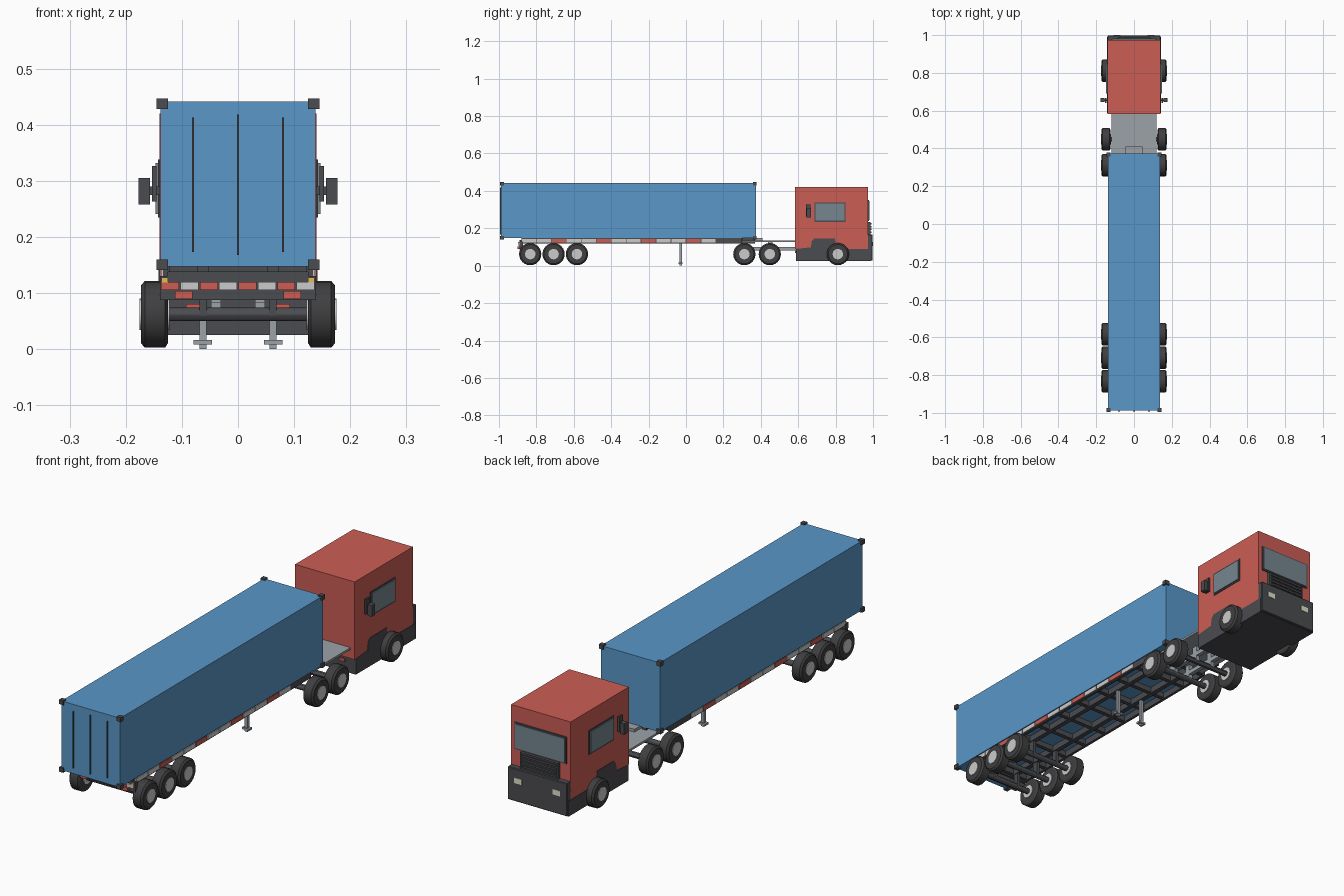
import bpy, bmesh, math
from mathutils import Matrix

if "Cube" in bpy.data.objects:
    bpy.data.objects.remove(bpy.data.objects["Cube"])


def mat(name, r, g, b):
    m = bpy.data.materials.new(name)
    m.diffuse_color = (r, g, b, 1)
    m.use_nodes = True
    m.node_tree.nodes["Principled BSDF"].inputs["Base Color"].default_value = m.diffuse_color
    return m


BLUE = mat("container_blue", 0.10, 0.31, 0.58)
RED = mat("cab_red", 0.60, 0.11, 0.09)
DARK = mat("dark_grey", 0.07, 0.072, 0.08)
TYRE = mat("tyre_black", 0.05, 0.05, 0.053)
GLASS = mat("glass", 0.18, 0.24, 0.28)
STEEL = mat("steel", 0.33, 0.36, 0.39)
WHITE = mat("white", 0.62, 0.63, 0.65)
AMBER = mat("amber", 0.8, 0.5, 0.1)
LAMP = mat("lamp", 0.75, 0.75, 0.6)


def finish(bm, name, material, bevel=0):
    bmesh.ops.recalc_face_normals(bm, faces=bm.faces)
    me = bpy.data.meshes.new(name)
    bm.to_mesh(me)
    bm.free()
    ob = bpy.data.objects.new(name, me)
    bpy.context.collection.objects.link(ob)
    me.materials.append(material)
    if bevel:
        mod = ob.modifiers.new("bevel", 'BEVEL')
        mod.width, mod.segments = bevel, 1
    return ob


def boxes(name, material, bounds, mirror=False, bevel=0):
    """Each entry is (x0, x1, y0, y1, z0, z1); mirror copies it over x = 0."""
    bm = bmesh.new()
    bounds = list(bounds)
    if mirror:
        bounds += [(-b[1], -b[0]) + tuple(b[2:]) for b in bounds]
    for x0, x1, y0, y1, z0, z1 in bounds:
        M = Matrix.Translation(((x0 + x1) / 2, (y0 + y1) / 2, (z0 + z1) / 2)) \
            @ Matrix.Diagonal((x1 - x0, y1 - y0, z1 - z0, 1))
        bmesh.ops.create_cube(bm, size=1, matrix=M)
    return finish(bm, name, material, bevel)


def lathe_x(name, material, profile, y, z, side=1, n=24):
    """Spin (x, radius) points round an axle line along x."""
    bm = bmesh.new()
    rings = []
    for x, r in profile:
        rings.append([bm.verts.new((side * x, y + r * math.cos(2 * math.pi * i / n),
                                    z + r * math.sin(2 * math.pi * i / n))) for i in range(n)])
    for a, b in zip(rings, rings[1:]):
        for i in range(n):
            bm.faces.new((a[i], a[(i + 1) % n], b[(i + 1) % n], b[i]))
    bm.faces.new(rings[0])
    bm.faces.new(rings[-1])
    ob = finish(bm, name, material)
    bpy.context.view_layer.objects.active = ob
    ob.select_set(True)
    bpy.ops.object.shade_smooth_by_angle(angle=math.radians(30))
    ob.select_set(False)
    return ob


# Container with corner castings and door bars
boxes("container", BLUE, [(-0.138, 0.138, -0.988, 0.373, 0.147, 0.441)])
boxes("corner_castings", DARK,
      [(0.125, 0.145, y, y + 0.02, z, z + 0.019)
       for y in (-0.994, 0.358) for z in (0.141, 0.428)], mirror=True)
boxes("door_bars", DARK, [(-0.002, 0.002, -0.994, -0.987, 0.168, 0.418),
                          (0.078, 0.082, -0.994, -0.987, 0.173, 0.413),
                          (-0.082, -0.078, -0.994, -0.987, 0.173, 0.413)])

# Trailer frame: outer rails, inner rails, cross members
boxes("trailer_side_rails", DARK, [(0.122, 0.134, -0.88, 0.30, 0.12, 0.147)], mirror=True)
boxes("trailer_main_rails", DARK, [(0.052, 0.072, -0.88, 0.37, 0.12, 0.147)], mirror=True)
boxes("trailer_cross_members", DARK,
      [(-0.125, 0.125, -0.86 + i * 0.127, -0.842 + i * 0.127, 0.124, 0.147) for i in range(10)])

# Reflective side stripes
red, white = [], []
for i in range(13):
    y = -0.88 + i * 0.08
    (red if i % 3 == 2 else white).append((0.133, 0.137, y + 0.002, y + 0.078, 0.125, 0.143))
boxes("side_stripes_red", RED, red, mirror=True)
boxes("side_stripes_white", WHITE, white, mirror=True)

# Rear beam, bumper, stripes and lamps
boxes("rear_beam", DARK, [(-0.126, 0.126, -0.89, -0.865, 0.121, 0.138),
                          (-0.139, 0.139, -0.89, -0.872, 0.088, 0.130)])
boxes("rear_stripes_red", RED,
      [(-0.137 + i * 0.0345, -0.105 + i * 0.0345, -0.896, -0.888, 0.105, 0.12) for i in (0, 2, 4, 6)])
boxes("rear_stripes_white", WHITE,
      [(-0.137 + i * 0.0345, -0.105 + i * 0.0345, -0.896, -0.888, 0.105, 0.12) for i in (1, 3, 5, 7)])
boxes("tail_lamps", RED, [(0.081, 0.112, -0.9, -0.888, 0.089, 0.104)], mirror=True)
boxes("side_markers", AMBER, [(0.125, 0.136, -0.897, -0.888, 0.119, 0.128)], mirror=True)

# Landing legs
boxes("landing_legs", STEEL, [(0.056, 0.069, -0.035, -0.022, 0.014, 0.125),
                              (0.046, 0.079, -0.039, -0.018, 0.008, 0.016),
                              (0.056, 0.069, -0.035, -0.022, 0.0, 0.009)], mirror=True)

# Tractor frame, deck and coupling
boxes("tractor_deck", STEEL, [(-0.12, 0.12, 0.29, 0.587, 0.127, 0.136)])
boxes("tractor_frame", STEEL, [(0.03, 0.048, 0.28, 0.6, 0.082, 0.1)], mirror=True)
boxes("tractor_frame_posts", STEEL, [(0.03, 0.048, y - 0.012, y + 0.012, 0.06, 0.128)
                                     for y in (0.31, 0.45)], mirror=True)
boxes("coupling_plate", STEEL, [(-0.045, 0.045, 0.30, 0.41, 0.136, 0.148)])
boxes("tractor_lamps", RED, [(0.066, 0.093, 0.583, 0.59, 0.068, 0.08)], mirror=True)

# Wheels and axles
R = 0.0595
for n, y in enumerate((-0.833, -0.708, -0.583, 0.312, 0.448, 0.812), 1):
    for side, label in ((1, "right"), (-1, "left")):
        lathe_x(f"tyre_{n}_{label}", TYRE,
                [(0.125, R - 0.008), (0.130, R), (0.166, R), (0.173, R - 0.008)], y, 0.062, side)
        lathe_x(f"hub_{n}_{label}", WHITE,
                [(0.122, 0.028), (0.1755, 0.028)], y, 0.062, side)
    lathe_x(f"axle_{n}", DARK, [(-0.13, 0.012), (0.13, 0.012)], y, 0.062, 1, 12)
boxes("trailer_axle_hangers", DARK, [(0.055, 0.069, y - 0.012, y + 0.012, 0.06, 0.125)
                                     for y in (-0.833, -0.708, -0.583)], mirror=True)

# Cab and lower skirt
boxes("cab", RED, [(-0.14, 0.14, 0.583, 0.974, 0.09, 0.42)])
bm = bmesh.new()
outline = [(0.588, 0.025), (0.99, 0.025), (0.99, 0.09), (0.87, 0.09), (0.80, 0.113), (0.797, 0.145),
           (0.685, 0.145), (0.672, 0.13), (0.668, 0.098), (0.588, 0.09)]
face = bm.faces.new([bm.verts.new((-0.142, y, z)) for y, z in outline])
ext = bmesh.ops.extrude_face_region(bm, geom=[face])
bmesh.ops.translate(bm, vec=(0.284, 0, 0),
                    verts=[v for v in ext["geom"] if isinstance(v, bmesh.types.BMVert)])
finish(bm, "cab_skirt", DARK)

# Cab front: bumper, grille, headlamps, windscreen
boxes("front_bumper", DARK, [(-0.14, 0.14, 0.97, 0.998, 0.027, 0.167)], bevel=0.003)
boxes("grille_panel", DARK, [(-0.09, 0.09, 0.97, 0.986, 0.165, 0.235)])
boxes("grille_slats", DARK, [(-0.082, 0.082, 0.985, 0.991, 0.175 + i * 0.015, 0.183 + i * 0.015)
                             for i in range(4)])
boxes("headlamps", LAMP, [(0.072, 0.108, 0.995, 1.0, 0.105, 0.128)], mirror=True)
boxes("windscreen_frame", DARK, [(-0.122, 0.122, 0.97, 0.978, 0.238, 0.352)])
boxes("windscreen", GLASS, [(-0.116, 0.116, 0.972, 0.981, 0.244, 0.346)])

# Side windows and mirrors
boxes("side_window_frames", DARK, [(0.138, 0.143, 0.686, 0.854, 0.235, 0.338)], mirror=True)
boxes("side_windows", GLASS, [(0.139, 0.147, 0.692, 0.848, 0.241, 0.332)], mirror=True)
boxes("mirrors", DARK, [(0.145, 0.153, 0.641, 0.666, 0.263, 0.326),
                        (0.157, 0.177, 0.645, 0.668, 0.258, 0.305),
                        (0.138, 0.16, 0.650, 0.658, 0.275, 0.29)], mirror=True)
